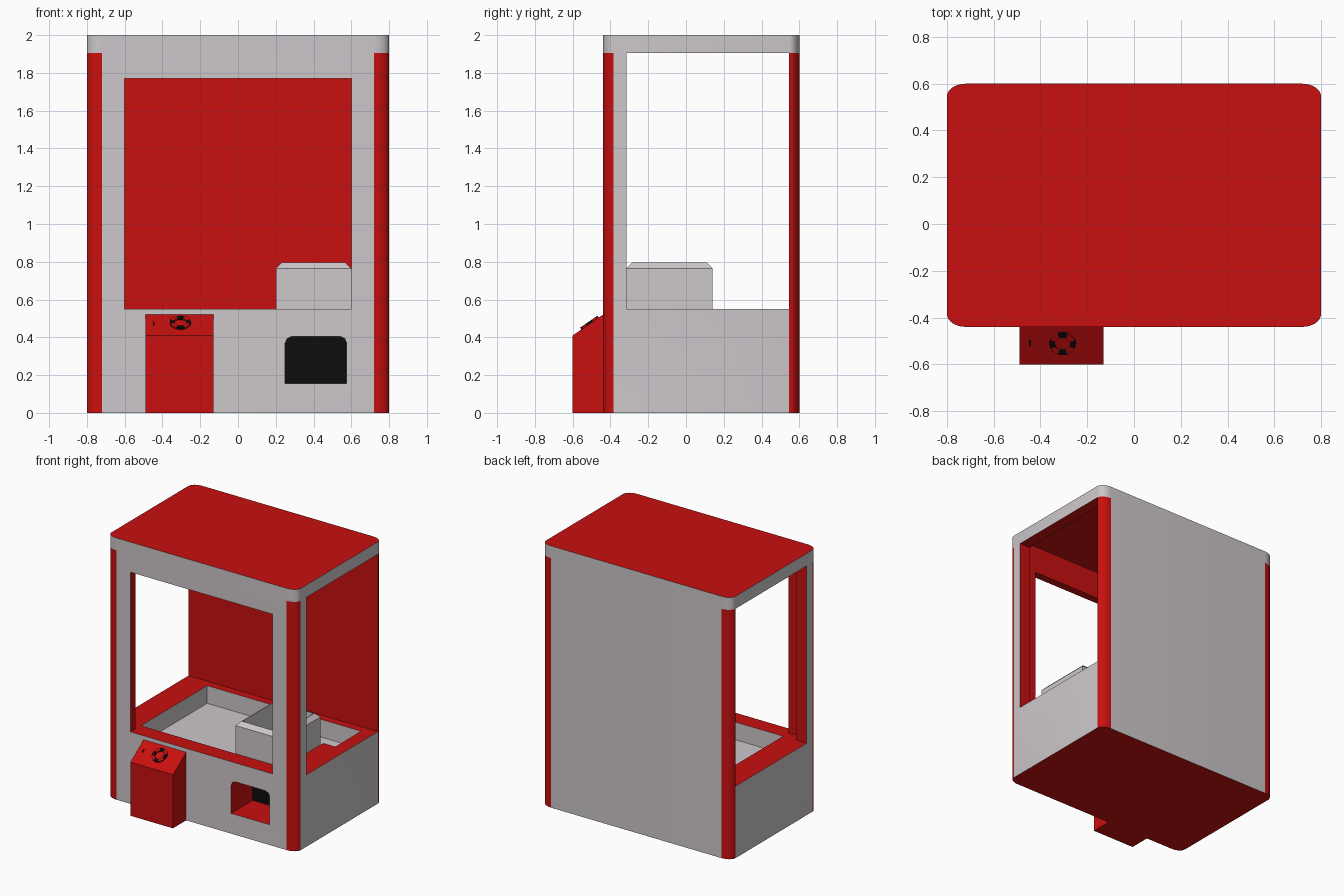
import bpy, bmesh, math

if "Cube" in bpy.data.objects:
    bpy.data.objects.remove(bpy.data.objects["Cube"])


def make_material(name, rgb):
    m = bpy.data.materials.new(name)
    m.use_nodes = True
    m.diffuse_color = (*rgb, 1)
    bsdf = next(n for n in m.node_tree.nodes if n.type == 'BSDF_PRINCIPLED')
    bsdf.inputs["Base Color"].default_value = (*rgb, 1)
    return m


RED, GREY, BLACK = range(3)
MATERIALS = [make_material("red", (0.58, 0.005, 0.005)),
             make_material("light grey", (0.61, 0.57, 0.59)),
             make_material("black", (0.004, 0.004, 0.004))]
PLACE = {'X': lambda u, v, w: (w, u, v),
         'Y': lambda u, v, w: (u, w, v),
         'Z': lambda u, v, w: (u, v, w)}


def loft(name, rings, colour):
    """Closed solid through matching rings of points."""
    bm = bmesh.new()
    loops = [[bm.verts.new(p) for p in ring] for ring in rings]
    n = len(loops[0])
    for a, b in zip(loops, loops[1:]):
        for i in range(n):
            j = (i + 1) % n
            bm.faces.new((a[i], a[j], b[j], b[i]))
    bm.faces.new(loops[0])
    bm.faces.new(loops[-1])
    bmesh.ops.recalc_face_normals(bm, faces=bm.faces)
    for f in bm.faces:
        f.material_index = colour(f) if callable(colour) else colour
    mesh = bpy.data.meshes.new(name)
    bm.to_mesh(mesh)
    bm.free()
    for m in MATERIALS:
        mesh.materials.append(m)
    ob = bpy.data.objects.new(name, mesh)
    bpy.context.collection.objects.link(ob)
    return ob


def prism(name, outline, levels, colour, axis='Z'):
    return loft(name, [[PLACE[axis](u, v, w) for u, v in outline] for w in levels], colour)


def rect(x0, x1, y0, y1):
    return [(x0, y0), (x1, y0), (x1, y1), (x0, y1)]


def cut(target, cutter):
    mod = target.modifiers.new("cut", 'BOOLEAN')
    mod.operation = 'DIFFERENCE'
    mod.solver = 'EXACT'
    mod.object = cutter
    bpy.context.view_layer.objects.active = target
    with bpy.context.temp_override(object=target, active_object=target):
        bpy.ops.object.modifier_apply(modifier=mod.name)
    bpy.data.objects.remove(cutter)


# Cabinet: rounded block, red corners and roof, grey panels and top band
LEFT, FRONT, BACK, BAND = 0.8, -0.44, 0.60, 1.905
FLOOR, INNER_BACK, SILL = 0.55, 0.545, -0.315
RX, RY = 0.08, 0.055
outline = []
for k, (cx, cy) in enumerate([(LEFT - RX, BACK - RY), (RX - LEFT, BACK - RY),
                              (RX - LEFT, FRONT + RY), (LEFT - RX, FRONT + RY)]):
    for s in range(9):
        a = math.radians(90 * (k + s / 8))
        outline.append((cx + RX * math.cos(a), cy + RY * math.sin(a)))


def cabinet_colour(f):
    if abs(f.normal.z) > 0.9:
        return RED
    if f.calc_center_median().z > BAND:
        return GREY
    return GREY if max(abs(f.normal.x), abs(f.normal.y)) > 0.9999 else RED


cabinet = prism("cabinet", outline, (0, BAND, 2.0), cabinet_colour)

# Hollow display space and its front and side windows
cut(cabinet, prism("space_cutter", rect(-0.71, 0.71, -0.38, INNER_BACK), (FLOOR, 1.98), RED))
cut(cabinet, prism("front_cutter", rect(-0.6, 0.6, -0.7, -0.33), (FLOOR, 1.77), RED))
cut(cabinet, prism("side_cutter", rect(-1, 1, SILL, INNER_BACK), (FLOOR, BAND), RED))

# Prize pit, stepped around the chute
pit = [(-0.6, SILL), (0.6, SILL), (0.6, 0.175), (0.7, 0.175), (0.7, 0.485), (-0.6, 0.485)]
cut(cabinet, prism("pit_cutter", pit, (0.415, 0.7), GREY))

# Prize door recess with a black back
door = [(0.25, 0.155), (0.575, 0.155), (0.575, 0.37), (0.565, 0.393), (0.54, 0.405),
        (0.285, 0.405), (0.26, 0.393), (0.25, 0.37)]
cut(cabinet, prism("door_cutter", door, (-0.7, -0.18),
                   lambda f: BLACK if f.normal.y > 0.9 else RED, 'Y'))
cabinet.data.shade_smooth()
cabinet.data.set_sharp_from_angle(angle=math.radians(30))


# Prize chute: open box with a chamfered rim
def chute_ring(inset, z):
    return [(x, y, z) for x, y in rect(0.2 + inset, 0.6 - inset, SILL + inset, 0.14 - inset)]


loft("prize_chute", [chute_ring(0, 0.41), chute_ring(0, 0.765),
                     chute_ring(0.03, 0.795), chute_ring(0.035, 0.795),
                     chute_ring(0.035, 0.43)], GREY)

# Control box with a sloping top
prism("control_box", [(-0.6, 0), (-0.6, 0.41), (-0.44, 0.52), (-0.43, 0.52), (-0.43, 0)],
      (-0.49, -0.13), RED, 'X')
SLOPE = math.atan2(0.11, 0.16)


def on_slope(ob, x):
    ob.location = (x, -0.508, 0.473)
    ob.rotation_euler = (SLOPE, 0, 0)


# Dial ring of alternating black and red segments
for k in range(8):
    angles = [math.radians(45 * k - 22.5 + 45 * s / 4) for s in range(5)]
    sector = [(0.056 * math.cos(a), 0.056 * math.sin(a)) for a in angles]
    sector += [(0.034 * math.cos(a), 0.034 * math.sin(a)) for a in reversed(angles)]
    on_slope(prism(f"dial_segment_{k + 1}", sector, (-0.005, 0.012),
                   RED if k % 2 else BLACK), -0.305)

# Coin slot plate
on_slope(prism("coin_slot", rect(-0.004, 0.004, -0.014, 0.014), (-0.003, 0.004), BLACK), -0.445)
